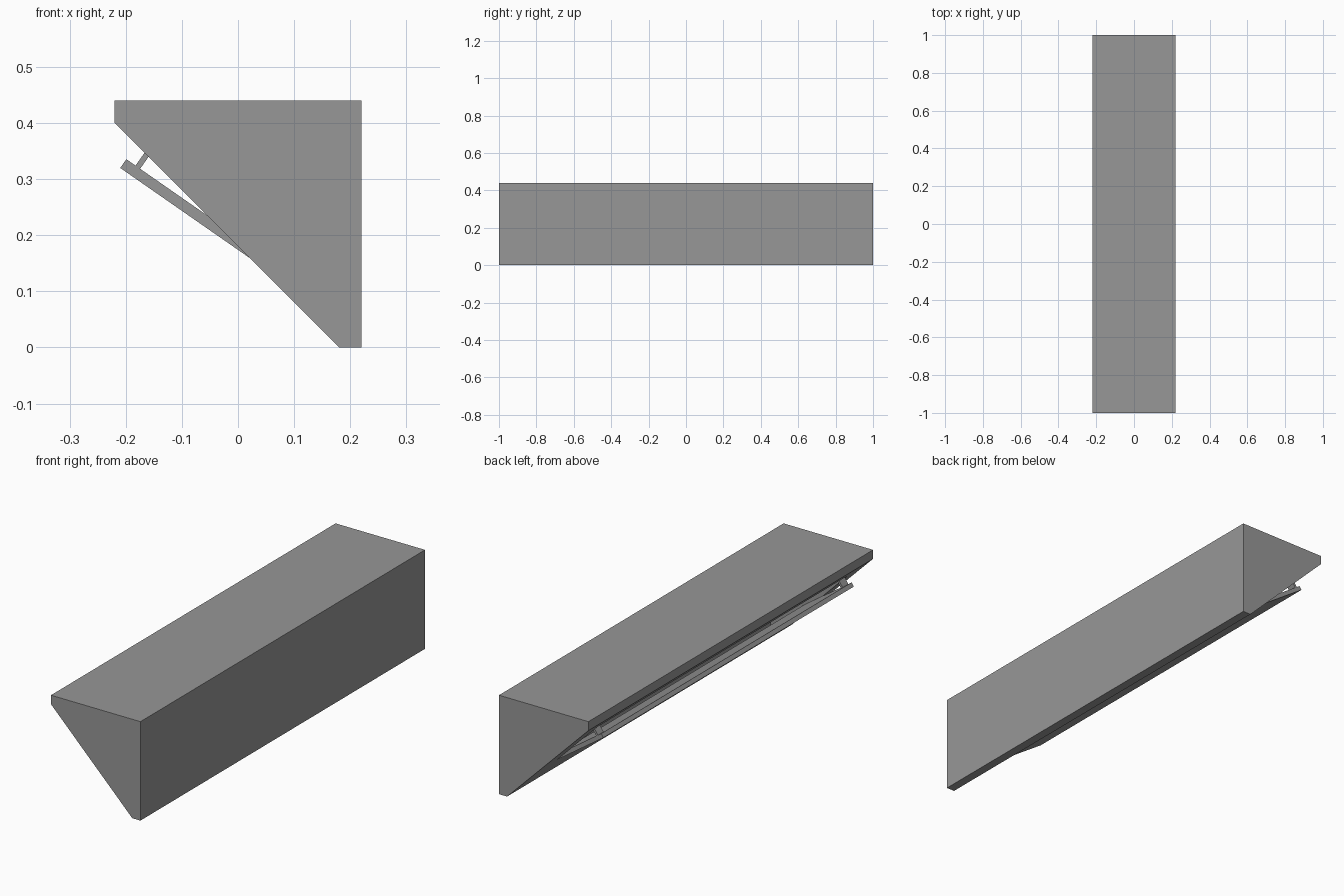
import bpy, bmesh
from mathutils import Vector

if "Cube" in bpy.data.objects:
    bpy.data.objects.remove(bpy.data.objects["Cube"], do_unlink=True)

grey = bpy.data.materials.new("plain grey")
grey.use_nodes = True
colour = (0.31, 0.31, 0.31, 1)
grey.diffuse_color = colour
grey.node_tree.nodes["Principled BSDF"].inputs["Base Color"].default_value = colour


def prism(name, profile, y0, y1):
    """Extrude an (x, z) profile along y."""
    bm = bmesh.new()
    face = bm.faces.new([bm.verts.new((x, y0, z)) for x, z in profile])
    ext = bmesh.ops.extrude_face_region(bm, geom=[face])
    moved = [v for v in ext["geom"] if isinstance(v, bmesh.types.BMVert)]
    bmesh.ops.translate(bm, verts=moved, vec=(0, y1 - y0, 0))
    bmesh.ops.recalc_face_normals(bm, faces=bm.faces)
    mesh = bpy.data.meshes.new(name)
    bm.to_mesh(mesh)
    bm.free()
    mesh.materials.append(grey)
    obj = bpy.data.objects.new(name, mesh)
    bpy.context.collection.objects.link(obj)
    return obj


# Casing with a sloping underside
casing = prism("casing", [(-0.22, 0.44), (0.22, 0.44), (0.22, 0), (0.18, 0), (-0.22, 0.40)], -1, 1)

# Hollow interior and hatch opening
cavity = prism("cavity_cutter", [(0, 0.14), (0.034, 0.174), (0.178, 0.03), (0.20, 0.03), (0.20, 0.42),
                                 (-0.20, 0.42), (-0.20, 0.408), (-0.166, 0.374), (-0.20, 0.34)], -0.88, 0.88)
cavity.hide_render = True
cut = casing.modifiers.new("hollow", "BOOLEAN")
cut.object = cavity
cut.solver = "EXACT"
bpy.context.view_layer.objects.active = casing
bpy.ops.object.modifier_apply(modifier=cut.name)
bpy.data.objects.remove(cavity, do_unlink=True)

# Hatch axes: along the panel from the hinge, and inward through it
hinge = Vector((0.02, 0.16))
along = Vector((-0.23, 0.16)).normalized()
inward = Vector((along.y, -along.x))


def slab(name, a0, a1, d0, d1, y0, y1):
    corners = [(a0, d0), (a1, d0), (a1, d1), (a0, d1)]
    return prism(name, [hinge + along * a + inward * d for a, d in corners], y0, y1)


# Hatch tilted open, with a thin outer skin
slab("hatch_panel", 0, 0.28, 0.004, 0.019, -0.88, 0.88)
slab("hatch_skin", 0, 0.28, 0, 0.004, -0.88, 0.88)

# Stays holding the hatch open
for side, y in (("left", 0.86), ("right", -0.86)):
    slab(side + "_stay", 0.25, 0.26, 0.019, 0.07, y - 0.02, y + 0.02)
